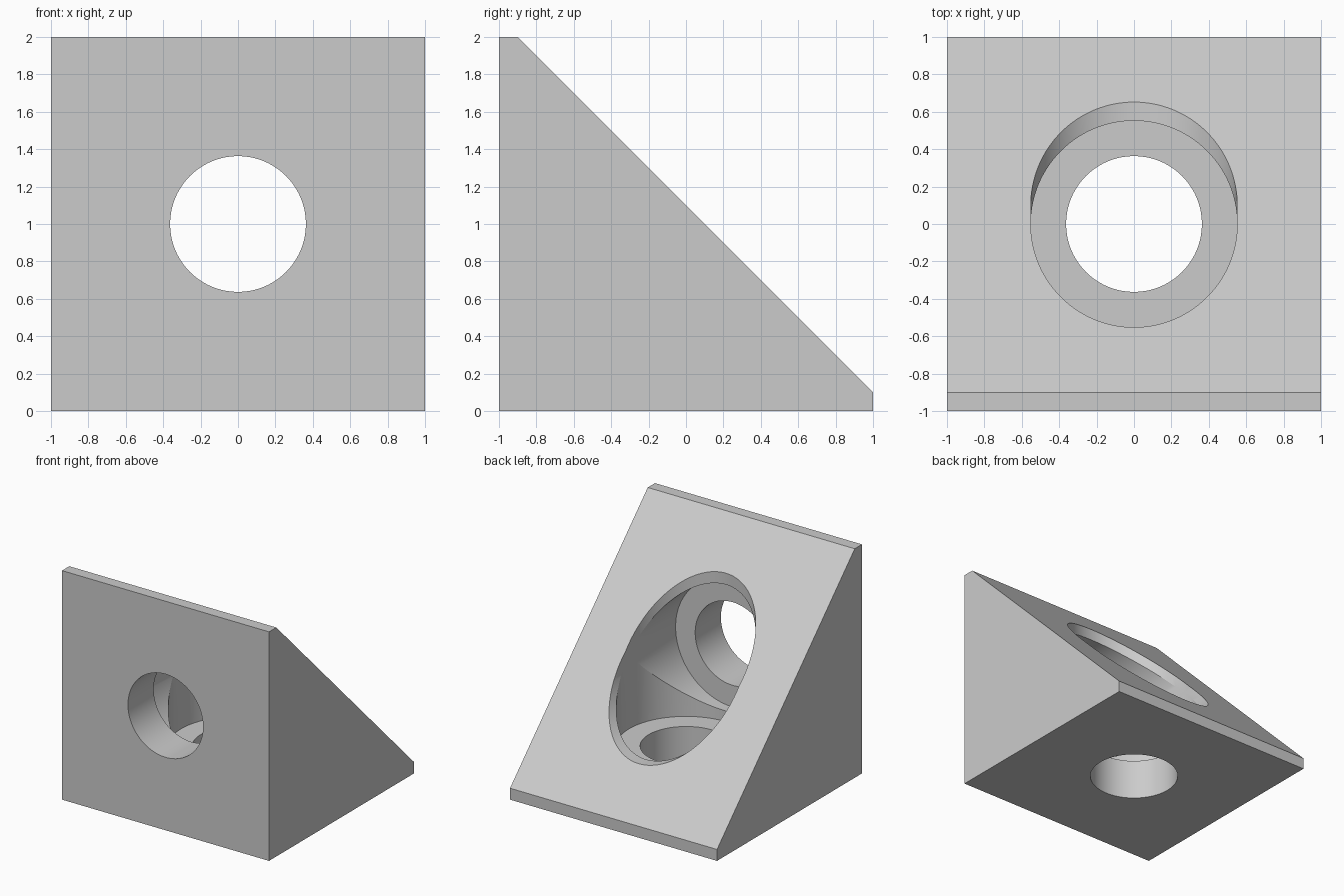
import bpy
import bmesh
from math import radians

cube = bpy.data.objects.get("Cube")
if cube:
    bpy.data.objects.remove(cube, do_unlink=True)

HOLE_R, BORE_R, WALL = 0.363, 0.552, 0.355

grey = bpy.data.materials.new("plain grey")
grey.use_nodes = True
colour = (0.6, 0.6, 0.6, 1)
grey.diffuse_color = colour
grey.node_tree.nodes["Principled BSDF"].inputs["Base Color"].default_value = colour

# Wedge: side profile extruded across x
profile = [(-1, 0), (1, 0), (1, 0.1), (-0.9, 2), (-1, 2)]
bm = bmesh.new()
face = bm.faces.new([bm.verts.new((-1, y, z)) for y, z in profile])
swept = bmesh.ops.extrude_face_region(bm, geom=[face])["geom"]
bmesh.ops.translate(bm, vec=(2, 0, 0),
                    verts=[v for v in swept if isinstance(v, bmesh.types.BMVert)])
bmesh.ops.recalc_face_normals(bm, faces=bm.faces)
mesh = bpy.data.meshes.new("corner_bracket")
bm.to_mesh(mesh)
bm.free()
bracket = bpy.data.objects.new("corner_bracket", mesh)
bpy.context.collection.objects.link(bracket)
mesh.materials.append(grey)


def drill(name, radius, start, end, upright):
    """Cut a round hole along z (upright) or along y."""
    middle = (start + end) / 2
    bpy.ops.mesh.primitive_cylinder_add(
        vertices=128, radius=radius, depth=end - start,
        location=(0, 0, middle) if upright else (0, middle, 1),
        rotation=(0 if upright else radians(90), 0, 0))
    cutter = bpy.context.object
    cutter.name = name
    cutter.hide_render = True
    cutter.data.materials.append(grey)
    bpy.context.view_layer.objects.active = bracket
    cut = bracket.modifiers.new(name, "BOOLEAN")
    cut.operation, cut.solver, cut.object = "DIFFERENCE", "EXACT", cutter
    bpy.ops.object.modifier_apply(modifier=name)
    bpy.data.objects.remove(cutter, do_unlink=True)


# Wide counterbores open on the slope, narrow screw holes pass through the walls
drill("floor_counterbore", BORE_R, WALL, 3, True)
drill("wall_counterbore", BORE_R, WALL - 1, 2, False)
drill("floor_screw_hole", HOLE_R, -0.5, 1, True)
drill("wall_screw_hole", HOLE_R, -1.5, 0, False)

# Smooth bores with crisp edges
bpy.ops.object.select_all(action="DESELECT")
bracket.select_set(True)
bpy.context.view_layer.objects.active = bracket
bpy.ops.object.shade_smooth_by_angle(angle=radians(15))
